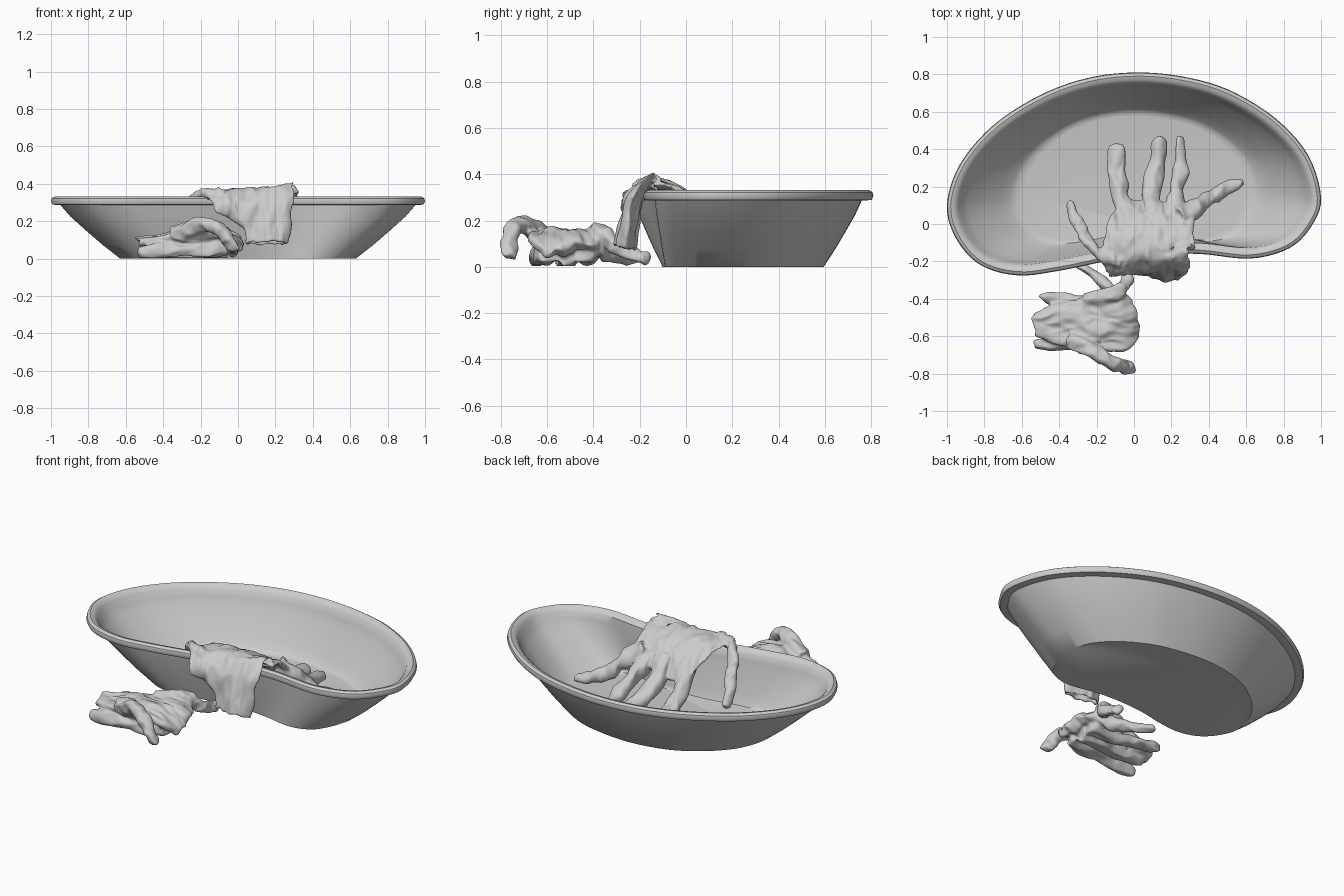
import bpy, bmesh, math
from mathutils import Vector, noise

if "Cube" in bpy.data.objects:
    bpy.data.objects.remove(bpy.data.objects["Cube"])


def catmull(pts, sub, closed=False):
    """Smooth interpolation through tuples of any length."""
    n = len(pts)
    get = (lambda i: pts[i % n]) if closed else (lambda i: pts[max(0, min(n - 1, i))])
    out = []
    for i in range(n if closed else n - 1):
        a, b, c, d = (get(i + k) for k in (-1, 0, 1, 2))
        for s in range(sub):
            t = s / sub
            out.append([0.5 * (2 * q + (r - p) * t + (2 * p - 5 * q + 4 * r - u) * t * t
                               + (3 * q - p - 3 * r + u) * t ** 3)
                        for p, q, r, u in zip(a, b, c, d)])
    if not closed:
        out.append(list(pts[-1]))
    return out


def skin(bm, rings):
    """Bridge rings of points and cap both ends."""
    rows = [[bm.verts.new(p) for p in r] for r in rings]
    n = len(rows[0])
    for a, b in zip(rows, rows[1:]):
        for i in range(n):
            bm.faces.new((a[i], a[(i + 1) % n], b[(i + 1) % n], b[i]))
    bm.faces.new(rows[0][::-1])
    bm.faces.new(rows[-1])


def finish(bm, name):
    bmesh.ops.recalc_face_normals(bm, faces=bm.faces)
    me = bpy.data.meshes.new(name)
    bm.to_mesh(me)
    bm.free()
    ob = bpy.data.objects.new(name, me)
    bpy.context.collection.objects.link(ob)
    return ob


def smooth(ob, angle):
    bpy.ops.object.select_all(action='DESELECT')
    ob.select_set(True)
    bpy.context.view_layer.objects.active = ob
    bpy.ops.object.shade_smooth_by_angle(angle=math.radians(angle))


# Kidney dish: rim outline lofted down to base outline
rim = [(1, .14), (.93, .37), (.75, .57), (.5, .72), (.25, .79), (0, .81), (-.25, .78),
       (-.5, .69), (-.75, .53), (-.93, .32), (-1, .1), (-.95, -.08), (-.82, -.22),
       (-.62, -.275), (-.4, -.25), (-.15, -.2), (.1, -.165), (.35, -.16), (.62, -.185),
       (.83, -.13), (.95, -.01)]
base = [(.63, .18), (.59, .33), (.48, .45), (.32, .54), (.16, .58), (0, .595), (-.16, .58),
        (-.32, .53), (-.47, .43), (-.58, .3), (-.63, .14), (-.6, .03), (-.52, -.06),
        (-.4, -.1), (-.26, -.09), (-.1, -.06), (.07, -.05), (.22, -.06), (.4, -.09),
        (.53, -.05), (.6, .06)]
# (blend base to rim, inset from rim, height)
profile = [(0, .05, 0), (.3, .05, .075), (.57, .05, .15), (.83, .05, .225), (1, .05, .287),
           (1, .03, .287), (1, .008, .289), (1, 0, .305), (1, .004, .322), (1, .02, .332),
           (1, .04, .327), (1, .058, .31), (.94, .06, .27), (.83, .06, .23), (.57, .06, .155),
           (.3, .06, .083), (.12, .06, .04), (.02, .06, .024), (-.12, .06, .02)]
R = [Vector(p) for p in catmull(rim, 5, True)]
B = [Vector(p) for p in catmull(base, 5, True)]
rings = []
for f, d, z in profile:
    ring = []
    for i in range(len(R)):
        t = (R[(i + 1) % len(R)] - R[i - 1]).normalized()
        edge = R[i] + Vector((-t.y, t.x)) * d
        ring.append((*B[i].lerp(edge, f), z))
    rings.append(ring)
bm = bmesh.new()
skin(bm, rings)
smooth(finish(bm, "kidney_dish"), 40)


def tube(bm, stations, side, cavity=0):
    """Flattened tube through (x, y, z, half width, half thickness)."""
    st = catmull(stations, 6)
    P = [Vector(s[:3]) for s in st]
    outer, inner = [], []
    for i, s in enumerate(st):
        t = (P[min(i + 1, len(P) - 1)] - P[max(i - 1, 0)]).normalized()
        u = (side - t * side.dot(t)).normalized() if side else t.cross(Vector((0, 0, 1))).normalized()
        v = t.cross(u)

        def ring(w, h):
            return [P[i] + u * math.cos(a) * w + v * math.sin(a) * h
                    for a in (k * math.tau / 28 for k in range(28))]
        outer.append(ring(s[3], s[4]))
        inner.append(ring(s[3] - .016, max(s[4] - .016, .006)))
    skin(bm, inner[:cavity][::-1] + outer)


def finger(bm, pts, r0, r1):
    """Round finger with a blunt tip."""
    n = len(pts) - 1
    st = [(*p, r0 + (r1 - r0) * i / n, r0 + (r1 - r0) * i / n) for i, p in enumerate(pts)]
    d = (Vector(pts[-1]) - Vector(pts[-2])).normalized() * r1
    st.append((*(Vector(pts[-1]) + d * .8), r1 * .45, r1 * .45))
    tube(bm, st, None)


def make_glove(name, body, side, cavity, fingers, scale, amp):
    bm = bmesh.new()
    tube(bm, body, side, cavity)
    for pts, r0, r1 in fingers:
        finger(bm, pts, r0, r1)
    ob = finish(bm, name)
    m = ob.modifiers.new("merge", 'REMESH')
    m.mode = 'VOXEL'
    m.voxel_size = .009
    s = ob.modifiers.new("soften", 'SMOOTH')
    s.iterations = 4
    me = bpy.data.meshes.new_from_object(ob.evaluated_get(bpy.context.evaluated_depsgraph_get()))
    ob.modifiers.clear()
    ob.data = me
    # crumple the cloth with a stretched noise field, written back in one go
    points = [(v.co.copy(), v.normal.copy()) for v in me.vertices]
    flat = []
    for co, normal in points:
        q = Vector((co.x * scale[0], co.y * scale[1], co.z * scale[2]))
        fold = noise.noise_vector(q) * amp + noise.noise_vector(q * 2.1) * amp * .45
        crease = (.5 - abs(noise.noise(q * 1.5 + Vector((7, 3, 1))))) * amp * .8
        co = co + fold + normal * (crease - amp * .25)
        flat += [co.x, co.y, max(co.z, .003)]
    me.vertices.foreach_set("co", flat)
    me.update()
    smooth(ob, 70)


# Glove draped over the front rim: cuff outside, fingers in the dish
make_glove(
    "draped_glove",
    [(.155, -.268, .08, .115, .042), (.155, -.245, .19, .14, .038), (.12, -.222, .29, .2, .028),
     (.08, -.175, .345, .25, .022), (.08, -.09, .343, .25, .024), (.1, -.01, .305, .235, .028),
     (.125, .05, .25, .21, .03), (.14, .1, .2, .17, .025)],
    Vector((1, 0, 0)), 9,
    [([(-.03, .02, .25), (-.07, .13, .17), (-.09, .27, .09), (-.1, .39, .06)], .055, .04),
     ([(.09, .03, .25), (.09, .14, .18), (.11, .29, .09), (.135, .43, .06)], .055, .042),
     ([(.21, .03, .25), (.22, .14, .18), (.25, .3, .09), (.255, .44, .055)], .055, .028),
     ([(.24, .03, .27), (.33, .09, .2), (.45, .17, .11), (.57, .222, .075)], .065, .025),
     ([(-.06, -.2, .34), (-.19, -.16, .34), (-.27, -.06, .27), (-.34, .09, .12)], .035, .03)],
    (13, 6, 5), .017)

# Glove crumpled on the ground, fingers folded beneath the palm
make_glove(
    "fallen_glove",
    [(-.535, -.53, .075, .065, .035), (-.42, -.53, .095, .11, .036), (-.28, -.535, .12, .145, .036),
     (-.13, -.52, .125, .165, .04), (-.04, -.51, .1, .155, .045), (-.01, -.5, .07, .12, .03)],
    Vector((0, 1, 0)), 9,
    [([(-.06, -.45, .06), (-.2, -.43, .05), (-.34, -.415, .05), (-.48, -.395, .06)], .05, .03),
     ([(-.06, -.52, .05), (-.2, -.52, .04), (-.34, -.52, .035), (-.47, -.52, .035)], .045, .032),
     ([(-.06, -.6, .06), (-.2, -.62, .05), (-.36, -.64, .04), (-.5, -.645, .04)], .05, .032),
     ([(-.34, -.62, .12), (-.23, -.68, .17), (-.11, -.74, .165), (-.02, -.772, .05)], .05, .032),
     ([(-.25, -.42, .12), (-.1, -.37, .15), (-.04, -.29, .08), (-.03, -.17, .035)], .045, .028),
     ([(-.06, -.4, .13), (-.12, -.35, .07), (-.21, -.28, .04), (-.3, -.22, .035)], .04, .025)],
    (6, 13, 9), .019)
